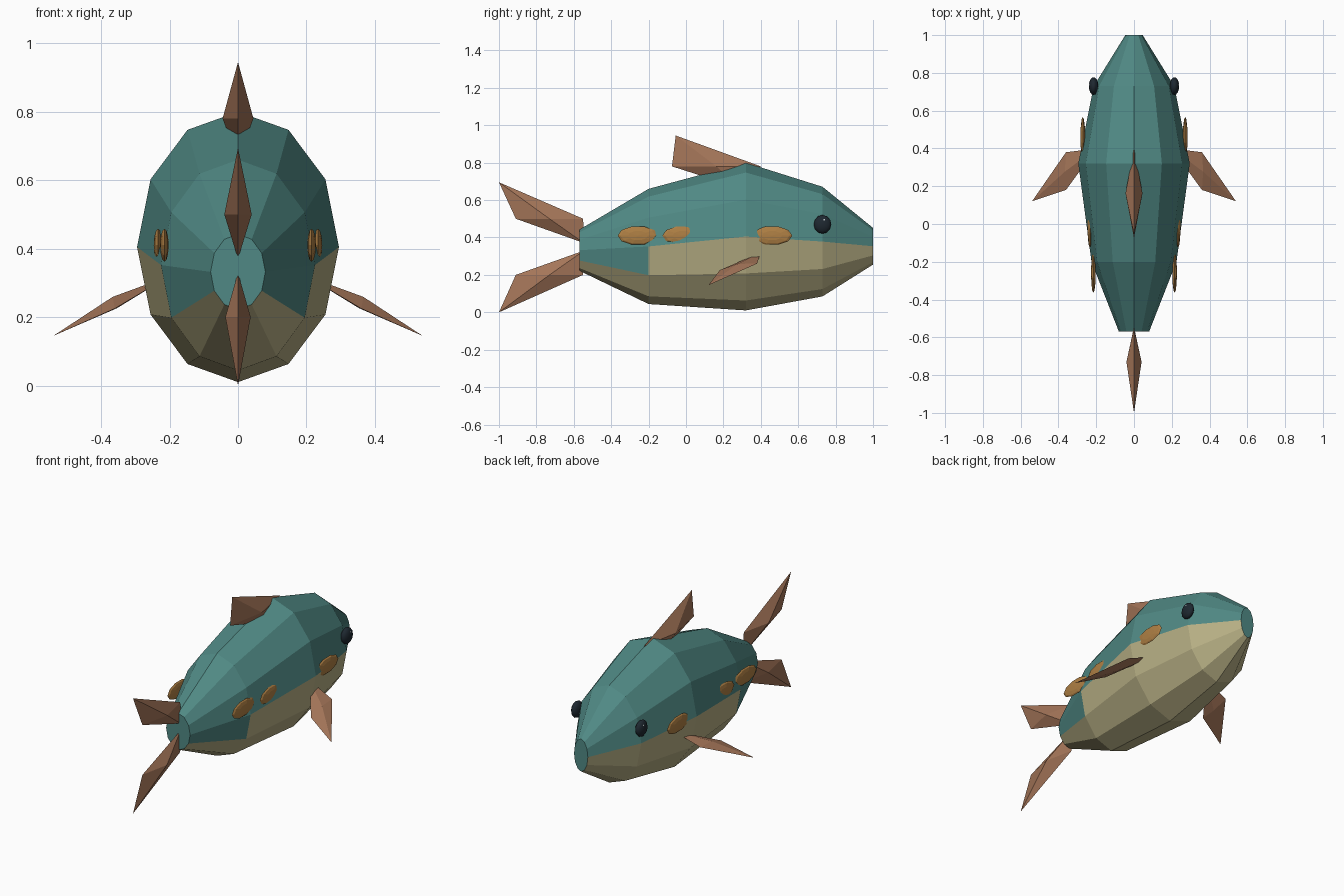
import bpy, bmesh, math
from mathutils import Vector, Matrix

cube = bpy.data.objects.get("Cube")
if cube:
    bpy.data.objects.remove(cube, do_unlink=True)


def material(name, rgb):
    m = bpy.data.materials.new(name)
    m.use_nodes = True
    m.diffuse_color = (*rgb, 1)
    m.node_tree.nodes["Principled BSDF"].inputs["Base Color"].default_value = (*rgb, 1)
    return m


TEAL = material("teal_skin", (0.08, 0.25, 0.232))
BELLY = material("cream_belly", (0.48, 0.435, 0.235))
FIN = material("brown_fin", (0.375, 0.18, 0.10))
SCALE = material("amber_scale", (0.43, 0.215, 0.058))
EYE = material("dark_eye", (0.013, 0.021, 0.03))
GLINT = material("pale_glint", (0.6, 0.65, 0.68))


def add_object(name, bm, *mats):
    bmesh.ops.recalc_face_normals(bm, faces=bm.faces)
    mesh = bpy.data.meshes.new(name)
    bm.to_mesh(mesh)
    bm.free()
    for m in mats:
        mesh.materials.append(m)
    ob = bpy.data.objects.new(name, mesh)
    bpy.context.collection.objects.link(ob)
    return ob


def ellipsoid(name, centre, radii, mat, segments=10, rings=6):
    bm = bmesh.new()
    bmesh.ops.create_uvsphere(bm, u_segments=segments, v_segments=rings, radius=1)
    # poles point sideways
    turn = Matrix.Rotation(math.pi / 2, 4, 'Y')
    bm.transform(Matrix.Translation(centre) @ Matrix.Diagonal((*radii, 1)) @ turn)
    return add_object(name, bm, mat)


def fin(name, tip, front, rear, root, thickness):
    """Four-cornered blade with a raised ridge on both sides."""
    tip, front, rear, root = map(Vector, (tip, front, rear, root))
    normal = (front - rear).cross(tip - root).normalized() * thickness
    middle = (front + rear) / 2
    bm = bmesh.new()
    ring = [bm.verts.new(p) for p in (front, middle + normal, rear, middle - normal)]
    ends = [bm.verts.new(p) for p in (tip, root)]
    for i in range(4):
        for end in ends:
            bm.faces.new((ring[i], ring[(i + 1) % 4], end))
    return add_object(name, bm, FIN)


# Body: twelve-sided rings as (y, centre z, half width, half height)
SIDES = 12
RINGS = [(-0.57, 0.332, 0.08, 0.11), (-0.20, 0.352, 0.225, 0.308),
         (0.32, 0.405, 0.295, 0.395), (0.73, 0.378, 0.213, 0.293),
         (1.0, 0.353, 0.046, 0.098)]
bm = bmesh.new()
loops = []
for y, z, rx, rz in RINGS:
    angles = [2 * math.pi * i / SIDES for i in range(SIDES)]
    loops.append([bm.verts.new((rx * math.sin(a), y, z + rz * math.cos(a))) for a in angles])
for k, (a, b) in enumerate(zip(loops, loops[1:])):
    # the belly colour starts one strip lower on the tail section
    first = 4 if k == 0 else 3
    for i in range(SIDES):
        j = (i + 1) % SIDES
        face = bm.faces.new((a[i], a[j], b[j], b[i]))
        face.material_index = int(first <= i < SIDES - first)
bm.faces.new(loops[0])
bm.faces.new(loops[-1])
add_object("body", bm, TEAL, BELLY)

# Centre fins
fin("dorsal_fin", (0, -0.055, 0.945), (0, 0.40, 0.78), (0, -0.075, 0.78), (0, 0.30, 0.66), 0.045)
fin("upper_tail_fin", (0, -1, 0.695), (0, -0.55, 0.5), (0, -0.91, 0.5), (0, -0.545, 0.37), 0.04)
fin("lower_tail_fin", (0, -1, 0.0), (0, -0.55, 0.2), (0, -0.91, 0.2), (0, -0.545, 0.33), 0.037)

# Paired parts
for side, s in (("left", 1), ("right", -1)):
    fin(side + "_side_fin", (s * 0.54, 0.12, 0.145), (s * 0.36, 0.38, 0.26),
        (s * 0.36, 0.18, 0.225), (s * 0.2, 0.40, 0.32), 0.018)
    eye = ellipsoid(side + "_eye", (s * 0.214, 0.73, 0.47), (0.025, 0.047, 0.05), EYE, 12, 8)
    eye.data.shade_smooth()
    ellipsoid(side + "_eye_glint", (s * 0.232, 0.738, 0.493), (0.004, 0.007, 0.007), GLINT, 8, 6)
    for n in range(4):
        ellipsoid(f"{side}_scale_{n + 1}", (s * (0.215 + 0.0187 * n), -0.257 + 0.239 * n, 0.41),
                  (0.0125, 0.108, 0.051), SCALE)
